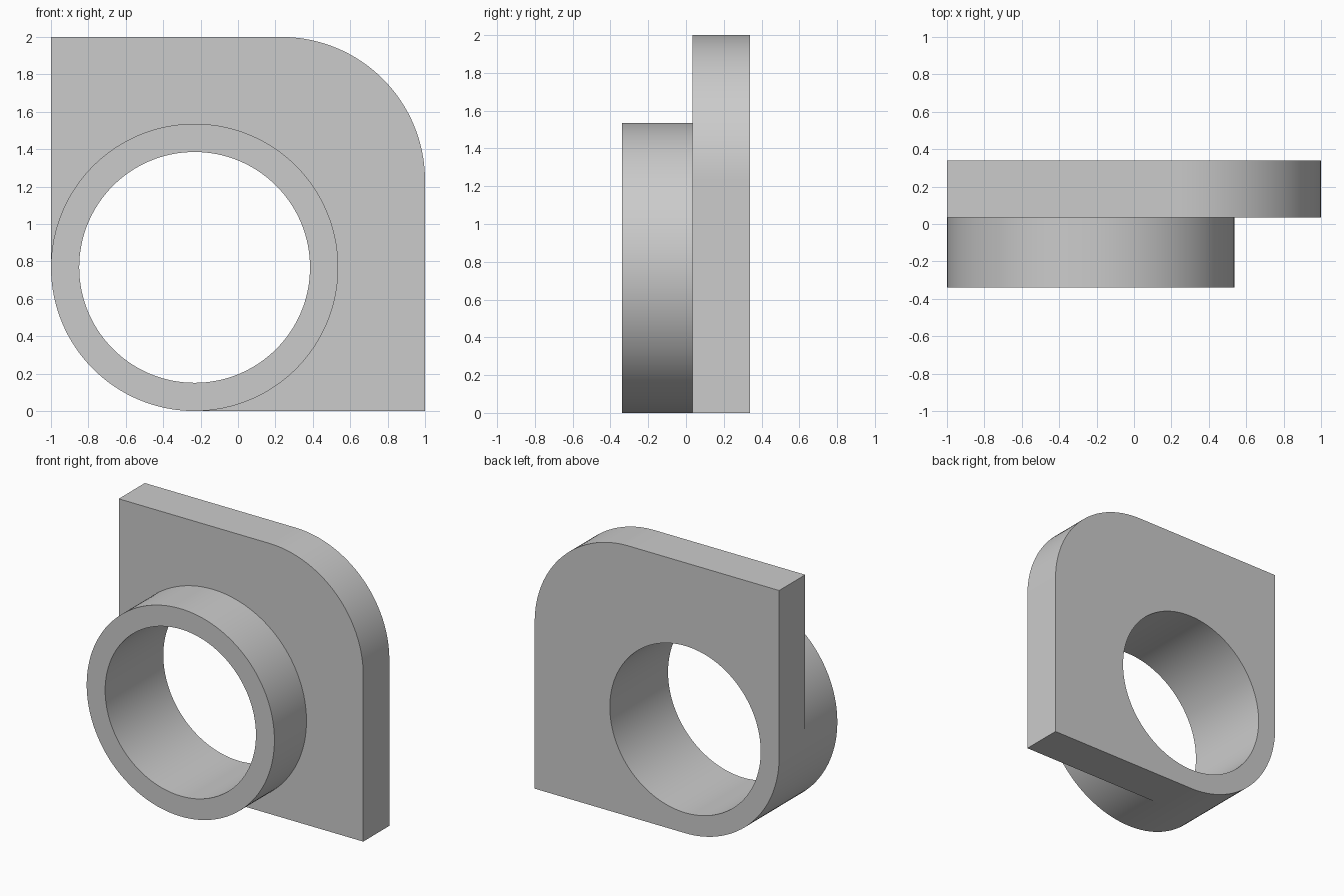
import bpy
import bmesh
from math import cos, sin, pi, radians
from mathutils import Vector

cube = bpy.data.objects.get("Cube")
if cube:
    bpy.data.objects.remove(cube, do_unlink=True)

# Main dimensions
R_OUT, R_HOLE = 0.768, 0.617
FRONT, STEP, BACK = -0.34, 0.035, 0.34
CX, CZ = R_OUT - 1, R_OUT          # bore centre
SEG = 128

grey = bpy.data.materials.new("light grey")
grey.use_nodes = True
grey.diffuse_color = (0.6, 0.6, 0.6, 1)
grey.node_tree.nodes["Principled BSDF"].inputs["Base Color"].default_value = (0.6, 0.6, 0.6, 1)


def arc(cx, cz, r, start, end, n):
    """Points of an arc in the x-z plane, angles in quarter turns."""
    angles = [(start + (end - start) * i / n) * pi / 2 for i in range(n + 1)]
    return [(cx + r * cos(a), cz + r * sin(a)) for a in angles]


def bored_prism(name, outline, y0, y1, back_cap=True):
    """Extrude an outline with the round bore cut through it."""
    bm = bmesh.new()
    hole = arc(CX, CZ, R_HOLE, 0, 4, SEG)[:-1]
    rims = {y0: [], y1: []}
    for loop in (outline, hole):
        rings = [[bm.verts.new((x, y, z)) for x, z in loop] for y in (y0, y1)]
        for i in range(len(loop)):
            j = (i + 1) % len(loop)
            bm.faces.new((rings[0][i], rings[0][j], rings[1][j], rings[1][i]))
            for y, ring in zip((y0, y1), rings):
                rims[y].append(bm.edges.get((ring[i], ring[j])))
    for y, direction in ((y0, -1), (y1, 1)):
        if y == y0 or back_cap:
            bmesh.ops.triangle_fill(bm, edges=rims[y], use_beauty=True,
                                    normal=Vector((0, direction, 0)))
    bmesh.ops.recalc_face_normals(bm, faces=bm.faces)
    mesh = bpy.data.meshes.new(name)
    bm.to_mesh(mesh)
    bm.free()
    mesh.materials.append(grey)
    obj = bpy.data.objects.new(name, mesh)
    bpy.context.collection.objects.link(obj)
    bpy.ops.object.select_all(action="DESELECT")
    obj.select_set(True)
    bpy.context.view_layer.objects.active = obj
    bpy.ops.object.shade_smooth_by_angle(angle=radians(30))
    return obj


# Plate: two square corners, two rounded corners on opposite sides
plate_outline = ([(1, 0)]
                 + arc(1 - R_OUT, 2 - R_OUT, R_OUT, 0, 1, SEG // 4)
                 + [(-1, 2)]
                 + arc(CX, CZ, R_OUT, 2, 3, SEG // 4))
bored_prism("mounting_plate", plate_outline, STEP, BACK)

# Collar: ring in front of the plate, its open back seated on the plate
bored_prism("front_collar", arc(CX, CZ, R_OUT, 0, 4, SEG)[:-1], FRONT, STEP, back_cap=False)
